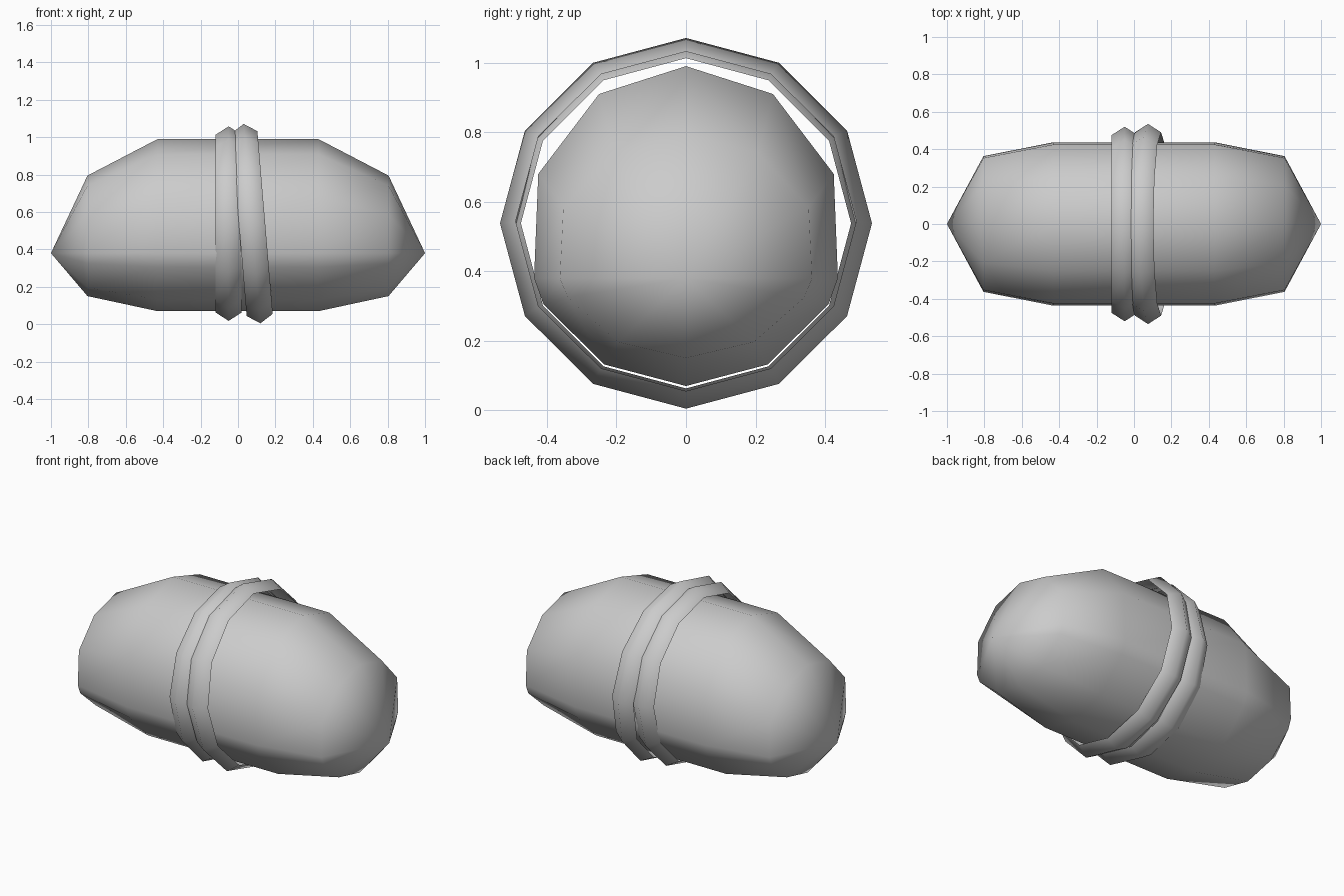
import bpy, bmesh, math

cube = bpy.data.objects.get("Cube")
if cube:
    bpy.data.objects.remove(cube, do_unlink=True)

grey = bpy.data.materials.new("plain grey")
grey.use_nodes = True
color = (0.6, 0.6, 0.6, 1)
grey.diffuse_color = color
grey.node_tree.nodes["Principled BSDF"].inputs["Base Color"].default_value = color


def finish(bm, name):
    bmesh.ops.recalc_face_normals(bm, faces=bm.faces)
    mesh = bpy.data.meshes.new(name)
    for face in bm.faces:
        face.smooth = True
    bm.to_mesh(mesh)
    bm.free()
    mesh.materials.append(grey)
    obj = bpy.data.objects.new(name, mesh)
    bpy.context.collection.objects.link(obj)
    return obj


def bridge(bm, a, b):
    for i in range(len(a)):
        j = (i + 1) % len(a)
        bm.faces.new((a[i], a[j], b[j], b[i]))


# Loaf-shaped body: half section (y, z from the seam), mirrored and lofted
SEAM = 0.38
half = [(0, 0.61), (0.25, 0.53), (0.425, 0.3), (0.437, 0.0),
        (0.41, -0.075), (0.235, -0.248), (0, -0.31)]
section = half + [(-y, z) for y, z in half[-2:0:-1]]


def body_ring(bm, x, wide, up, down):
    return [bm.verts.new((x, y * wide, SEAM + z * (up if z > 0 else down)))
            for y, z in section]


bm = bmesh.new()
rings = [body_ring(bm, x, *scale) for x, scale in (
    (-0.805, (0.83, 0.68, 0.74)), (-0.43, (1, 1, 1)),
    (0.43, (1, 1, 1)), (0.805, (0.83, 0.68, 0.74)))]
for a, b in zip(rings, rings[1:]):
    bridge(bm, a, b)
for side, ring in ((-1, rings[0]), (1, rings[-1])):
    tip = bm.verts.new((side, 0, SEAM))
    for i in range(len(ring)):
        bm.faces.new((ring[i], ring[(i + 1) % len(ring)], tip))
finish(bm, "body")


# Ridged bands: open V profile swept around twelve sides
def band(name, x, radius, tilt):
    bm = bmesh.new()
    loops = []
    for dx, r in ((-0.07, radius - 0.045), (0, radius), (0.07, radius - 0.045)):
        loops.append([bm.verts.new((dx, r * math.sin(a), r * math.cos(a)))
                      for a in (i * math.tau / 12 for i in range(12))])
    for a, b in zip(loops, loops[1:]):
        bridge(bm, a, b)
    obj = finish(bm, name)
    obj.location = (x, 0, 0.538)
    obj.rotation_euler.y = tilt


band("upright_band", -0.05, 0.52, 0)
band("tilted_band", 0.075, 0.535, math.radians(-4.8))
